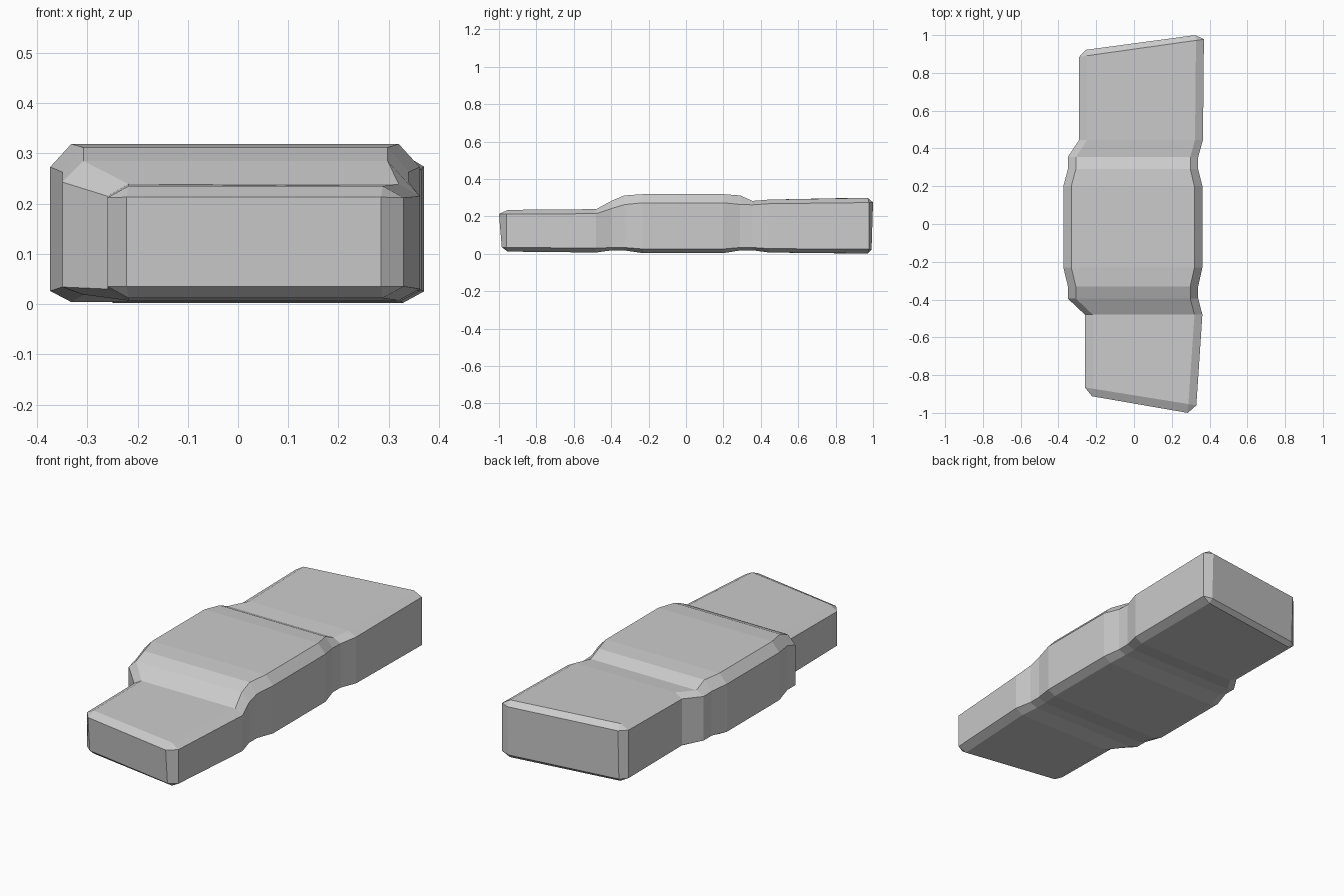
import bpy, bmesh

# Chamfered block lofted through octagonal cross-sections along y.
# (y_left, y_right, x_left, x_right, z_bottom, z_side_low, z_side_high, z_top)
stations = [
    (-0.865, -0.96, -0.26, 0.33, 0.012, 0.035, 0.212, 0.235),   # front arm tip
    (-0.48, -0.48, -0.26, 0.362, 0.007, 0.030, 0.215, 0.239),   # front arm root
    (-0.395, -0.395, -0.35, 0.34, 0.019, 0.034, 0.243, 0.285),  # front step
    (-0.33, -0.33, -0.35, 0.34, 0.018, 0.034, 0.263, 0.312),
    (-0.23, -0.23, -0.374, 0.362, 0.004, 0.026, 0.273, 0.319),  # raised middle
    (0.20, 0.20, -0.374, 0.362, 0.004, 0.026, 0.273, 0.319),
    (0.29, 0.29, -0.35, 0.34, 0.018, 0.034, 0.264, 0.312),      # back step
    (0.355, 0.355, -0.35, 0.34, 0.019, 0.034, 0.262, 0.283),
    (0.445, 0.445, -0.29, 0.365, 0.007, 0.028, 0.268, 0.290),   # back arm root
    (0.885, 0.978, -0.29, 0.37, 0.002, 0.025, 0.274, 0.299),    # back arm tip
]
INSET = 0.042


def octagon(bm, yl, yr, xl, xr, z0, zb, zs, zt, c=INSET):
    pts = [(xl + c, z0), (xr - c, z0), (xr, zb), (xr, zs),
           (xr - c, zt), (xl + c, zt), (xl, zs), (xl, zb)]
    slope = (yr - yl) / (xr - xl)
    return [bm.verts.new((x, yl + (x - xl) * slope, z)) for x, z in pts]


def end_face(bm, xl, xr, yl, yr, z0, z1, lean):
    # Four-cornered end, doubled up so that it bridges to an octagon
    bl = (xl, yl - lean, z0)
    br = (xr, yr - lean, z0)
    tr = (xr, yr, z1)
    tl = (xl, yl, z1)
    return [bm.verts.new(p) for p in (bl, br, br, tr, tr, tl, tl, bl)]


bm = bmesh.new()
rings = [end_face(bm, -0.222, 0.285, -0.912, -1.0, 0.035, 0.213, -0.015)]
rings += [octagon(bm, *s) for s in stations]
rings.append(end_face(bm, -0.255, 0.325, 0.922, 1.0, 0.022, 0.275, 0.008))

for a, b in zip(rings, rings[1:]):
    for i in range(8):
        j = (i + 1) % 8
        bm.faces.new((a[i], a[j], b[j], b[i]))
bm.faces.new(rings[0][::-1])
bm.faces.new(rings[-1])

# Merge the doubled end corners
bmesh.ops.remove_doubles(bm, verts=bm.verts, dist=0.0005)
bmesh.ops.recalc_face_normals(bm, faces=bm.faces)

mesh = bpy.data.meshes.new("stone_block")
bm.to_mesh(mesh)
bm.free()
block = bpy.data.objects.new("stone_block", mesh)
bpy.context.collection.objects.link(block)
